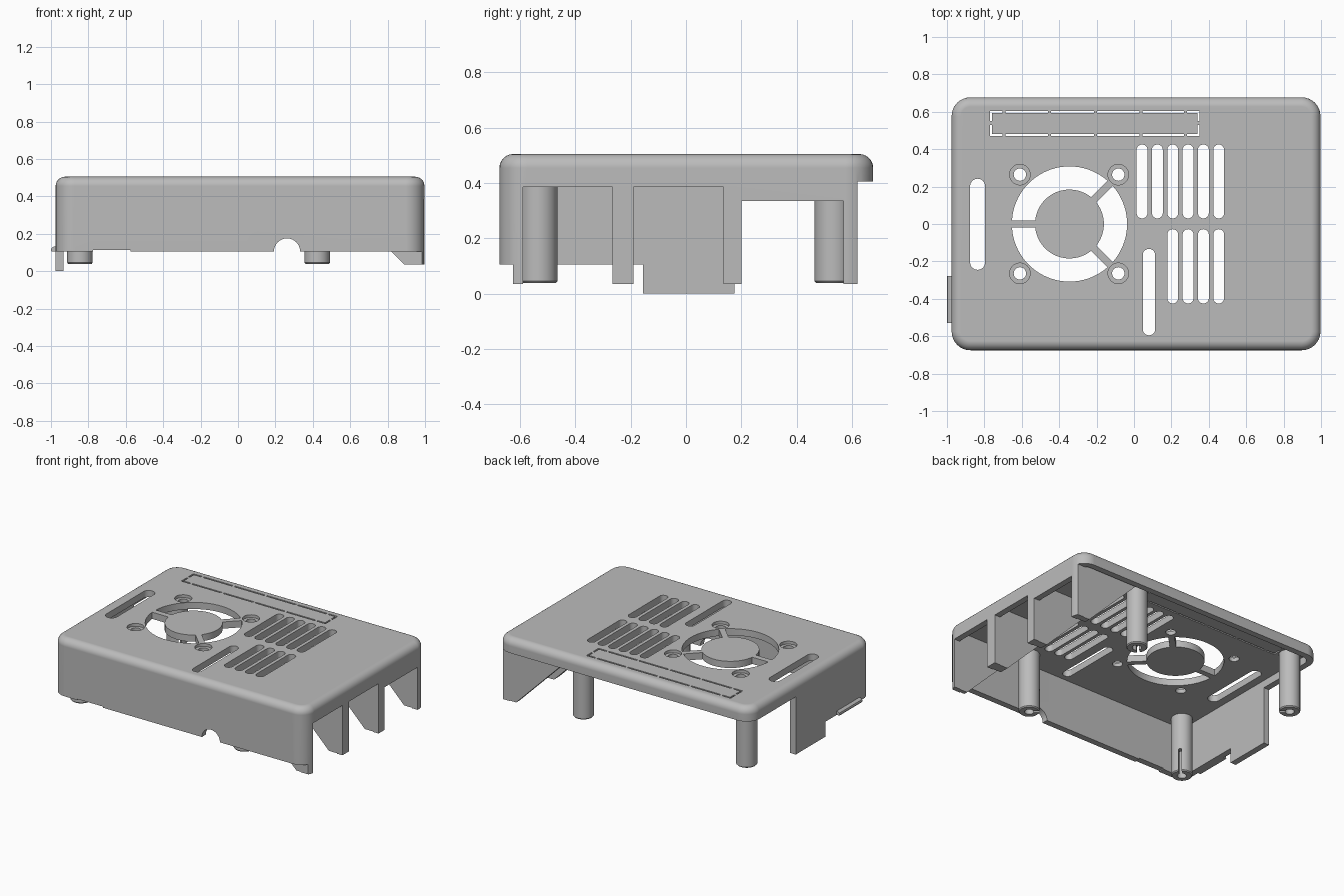
import bpy, bmesh
from math import pi, sin, cos, asin, radians, atan2

cube = bpy.data.objects.get("Cube")
if cube:
    bpy.data.objects.remove(cube, do_unlink=True)

grey = bpy.data.materials.new("light grey plastic")
grey.use_nodes = True
COLOUR = (0.5, 0.5, 0.5, 1)
grey.diffuse_color = COLOUR
grey.node_tree.nodes["Principled BSDF"].inputs["Base Color"].default_value = COLOUR


def rounded(x0, x1, y0, y1, r, n=8):
    """Outline of a rectangle with rounded corners."""
    corners = [(x1 - r, y1 - r), (x0 + r, y1 - r), (x0 + r, y0 + r), (x1 - r, y0 + r)]
    return [(cx + r * cos((q + i / n) * pi / 2), cy + r * sin((q + i / n) * pi / 2))
            for q, (cx, cy) in enumerate(corners) for i in range(n + 1)]


def rect(x0, x1, y0, y1):
    return [(x0, y0), (x1, y0), (x1, y1), (x0, y1)]


def circle(cx, cy, r, n=40):
    return [(cx + r * cos(2 * pi * i / n), cy + r * sin(2 * pi * i / n)) for i in range(n)]


def loft(bm, rings):
    """Closed solid through rings of equal point count."""
    loops = [[bm.verts.new(p) for p in ring] for ring in rings]
    for a, b in zip(loops, loops[1:]):
        for i in range(len(a)):
            j = (i + 1) % len(a)
            bm.faces.new((a[i], a[j], b[j], b[i]))
    bm.faces.new(loops[0][::-1])
    bm.faces.new(loops[-1])


def prism(bm, pts, lo, hi, along="z"):
    if along == "z":
        loft(bm, [[(u, v, w) for u, v in pts] for w in (lo, hi)])
    else:
        loft(bm, [[(u, w, v) for u, v in pts] for w in (lo, hi)])


def make(name, bm):
    bmesh.ops.remove_doubles(bm, verts=bm.verts, dist=1e-5)
    bmesh.ops.recalc_face_normals(bm, faces=bm.faces)
    mesh = bpy.data.meshes.new(name)
    bm.to_mesh(mesh)
    bm.free()
    mesh.materials.append(grey)
    obj = bpy.data.objects.new(name, mesh)
    bpy.context.collection.objects.link(obj)
    return obj


def select(obj):
    bpy.ops.object.select_all(action="DESELECT")
    obj.select_set(True)
    bpy.context.view_layer.objects.active = obj


def cut(obj, bm):
    """Subtract a set of solids and drop the cutter."""
    cutter = make("cutter", bm)
    cutter.hide_render = True
    mod = obj.modifiers.new("cut", "BOOLEAN")
    mod.operation, mod.solver, mod.use_self, mod.object = "DIFFERENCE", "EXACT", True, cutter
    select(obj)
    bpy.ops.object.modifier_apply(modifier=mod.name)
    bpy.data.objects.remove(cutter, do_unlink=True)


def smooth(obj):
    select(obj)
    bpy.ops.object.shade_smooth_by_angle(angle=radians(30))
    mod = obj.modifiers.new("flat faces", "WEIGHTED_NORMAL")
    mod.keep_sharp = True


X0, X1, Y0, Y1, TOP = -0.975, 0.997, -0.675, 0.677, 0.505
WALL, ROOF, FILLET = 0.043, 0.458, 0.05

# Outer shell with filleted top edge
bm = bmesh.new()
levels = [(0, 0)] + [(FILLET * (1 - cos(a)), TOP - FILLET + FILLET * sin(a))
                     for a in [i * pi / 12 for i in range(7)]]
loft(bm, [[(x, y, z) for x, y in rounded(X0 + d, X1 - d, Y0 + d, Y1 - d, 0.1 - d)]
          for d, z in levels])
body = make("case_cover", bm)

# Hollow inside
bm = bmesh.new()
prism(bm, rounded(X0 + WALL, X1 - WALL, Y0 + WALL, Y1 - WALL, 0.06), -0.1, ROOF)
cut(body, bm)

# Lower wall edges: front, left end, back rim, right end
PILLARS = [(-0.625, -0.59), (-0.265, -0.19), (0.135, 0.2), (0.57, 0.62)]
bm = bmesh.new()
prism(bm, rect(-1.1, 1.1, -0.8, -0.625), -0.1, 0.105)
prism(bm, rect(-1.1, -0.8, -0.7, -0.155), -0.1, 0.105)
prism(bm, rect(-1.1, 1.1, 0.62, 0.8), -0.1, 0.405)
prism(bm, rect(-1.1, -0.8, 0.175, 0.7), -0.1, 0.405)
prism(bm, rect(0.85, 1.1, -0.7, 0.7), -0.1, 0.035)
# Connector openings between the pillars
for (_, a), (b, _), top in zip(PILLARS, PILLARS[1:], (0.385, 0.385, 0.335)):
    prism(bm, rect(0.85, 1.1, a, b), -0.1, top)
# Cable notch and shallow card recess in the front wall
prism(bm, circle(0.262, 0.105, 0.07), -0.8, -0.55, along="y")
prism(bm, rect(-0.775, -0.575, 0.05, 0.113), -0.8, -0.55, along="y")
cut(body, bm)

# Roof vents
LO, HI = 0.42, 0.6
bm = bmesh.new()
for i in range(6):
    x = 0.043 + 0.082 * i
    prism(bm, rounded(x - 0.029, x + 0.029, 0.03, 0.425, 0.0285), LO, HI)
    if i > 1:
        prism(bm, rounded(x - 0.029, x + 0.029, -0.425, -0.028, 0.0285), LO, HI)
prism(bm, rounded(-0.876, -0.796, -0.245, 0.242, 0.0395), LO, HI)
prism(bm, rounded(0.047, 0.113, -0.595, -0.133, 0.0325), LO, HI)

# Fan grille: three ring sectors between straight spokes
FX, HUB, RIM, HALF = -0.345, 0.184, 0.308, 0.02
spokes = [-pi / 4, pi / 4, pi, 7 * pi / 4]
for a, b in zip(spokes, spokes[1:]):
    pts = []
    for r, order in ((RIM, 1), (HUB, -1)):
        d = asin(HALF / r)
        arc = [a + d + (b - a - 2 * d) * i / 28 for i in range(29)][::order]
        pts += [(FX + r * cos(t), r * sin(t)) for t in arc]
    prism(bm, pts, LO, HI)

# Dashed knock-out outline
breaks = [-0.77, -0.695, -0.453, -0.205, 0.038, 0.275, 0.35]
last = len(breaks) - 2
for i, (a, b) in enumerate(zip(breaks, breaks[1:])):
    a += 0.008 if i > 0 else 0
    b -= 0.008 if i < last else 0
    for y in (0.47, 0.594):
        prism(bm, rect(a, b, y, y + 0.011), LO, HI)
for x in (-0.77, 0.339):
    for a, b in ((0.475, 0.53), (0.55, 0.6)):
        prism(bm, rect(x, x + 0.011, a, b), LO, HI)
cut(body, bm)

# Fan screw holes, then their counterbores
for radius, low in ((0.033, LO), (0.055, 0.485)):
    bm = bmesh.new()
    for x in (-0.61, -0.084):
        for y in (-0.264, 0.264):
            prism(bm, circle(x, y, radius, 32), low, HI)
    cut(body, bm)
smooth(body)

# Sloped ribs behind the connector pillars
for i, (a, b) in enumerate(PILLARS):
    bm = bmesh.new()
    prism(bm, [(0.96, 0.036), (0.888, 0.036), (0.5, 0.424), (0.5, 0.47), (0.96, 0.47)],
          a + 0.004, b - 0.004, along="y")
    make(f"connector_rib_{i + 1}", bm)

# Hollow, slit mounting posts
for x, side in ((-0.845, "right"), (0.423, "left")):
    for y, end in ((-0.533, "front"), (0.533, "back")):
        bm = bmesh.new()
        loft(bm, [[(u, v, z) for u, v in circle(x, y, r)]
                  for r, z in ((0.062, 0.038), (0.068, 0.045), (0.068, 0.47))])
        post = make(f"{end}_{side}_post", bm)
        bm = bmesh.new()
        prism(bm, circle(x, y, 0.03, 32), -0.1, 0.32)
        t = atan2(-y, -0.2 - x)
        c, s = cos(t), sin(t)
        prism(bm, [(x + u * c - v * s, y + u * s + v * c)
                   for u, v in rect(0, 0.1, -0.01, 0.01)], -0.1, 0.2)
        cut(post, bm)
        smooth(post)

# Snap latch on the end wall
bm = bmesh.new()
prism(bm, [(-0.96, 0.106), (-0.997, 0.106), (-1.0, 0.112), (-0.997, 0.124),
           (-0.985, 0.132), (-0.96, 0.132)], -0.53, -0.278, along="y")
make("snap_latch", bm)
